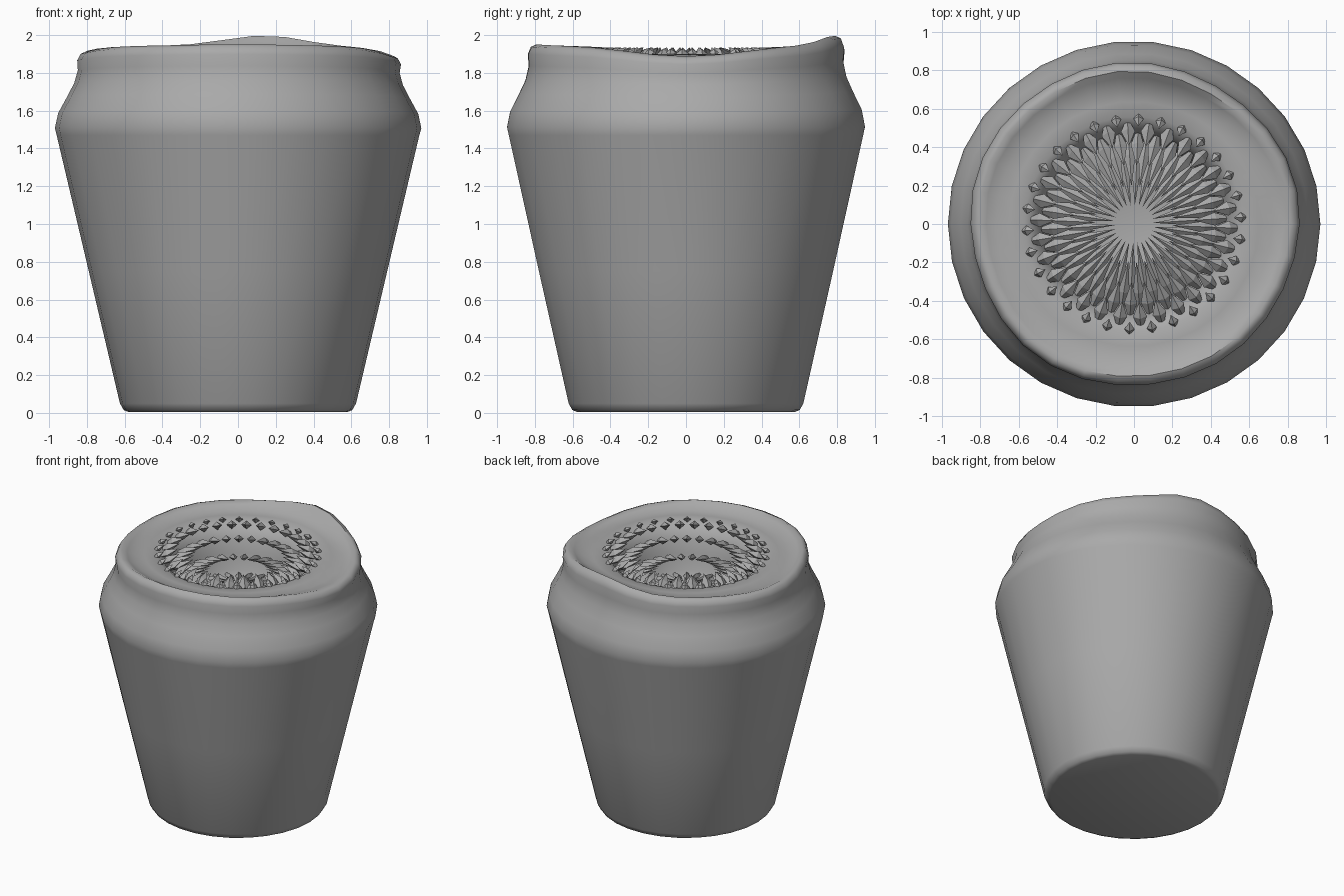
import bpy, bmesh
from math import sin, cos, pi, exp, tau, radians
from mathutils import Vector

if "Cube" in bpy.data.objects:
    bpy.data.objects.remove(bpy.data.objects["Cube"])

SIDES = 30
grey = bpy.data.materials.new("dark_grey")
grey.diffuse_color = (0.4, 0.4, 0.4, 1)
grey.use_nodes = True
grey.node_tree.nodes["Principled BSDF"].inputs["Base Color"].default_value = grey.diffuse_color


def new_object(name, bm):
    bmesh.ops.recalc_face_normals(bm, faces=bm.faces)
    mesh = bpy.data.meshes.new(name)
    bm.to_mesh(mesh)
    bm.free()
    mesh.materials.append(grey)
    ob = bpy.data.objects.new(name, mesh)
    bpy.context.collection.objects.link(ob)
    return ob


def smooth(ob, angle):
    bpy.ops.object.select_all(action='DESELECT')
    ob.select_set(True)
    bpy.context.view_layer.objects.active = ob
    bpy.ops.object.shade_smooth_by_angle(angle=radians(angle))


def bump(a, centre, width):
    d = (a - radians(centre) + pi) % tau - pi
    return exp(-(d / width) ** 2)


def rim_lift(a):
    # the lip dips at the sides and peaks at the back
    return (0.02 - 0.055 * bump(a, 0, 0.5) - 0.03 * bump(a, 180, 0.5)
            + 0.055 * bump(a, 80, 0.36) + 0.008 * bump(a, 270, 0.5))


# Profile of the pot: radius, height, share of lip waviness
profile = [
    (0.58, 0.005, 0), (0.605, 0.015, 0), (0.625, 0.05, 0), (0.79, 0.75, 0), (0.96, 1.47, 0),
    (0.97, 1.51, 0.1), (0.953, 1.59, 0.2), (0.905, 1.68, 0.3), (0.87, 1.75, 0.4),
    (0.852, 1.82, 0.6), (0.857, 1.875, 0.85), (0.84, 1.91, 1), (0.81, 1.923, 1),
    (0.775, 1.91, 0.8), (0.72, 1.893, 0.4), (0.65, 1.898, 0.15), (0.57, 1.90, 0),
    (0.52, 1.87, 0), (0.48, 1.80, 0), (0.455, 1.70, 0), (0.43, 1.58, 0),
    (0.37, 1.48, 0), (0.25, 1.43, 0),
]

# Pot body with lip and sunken throat
bm = bmesh.new()
rings = []
for r, z, w in profile:
    ring = []
    for i in range(SIDES):
        a = tau * i / SIDES
        wave = 0.008 * sin(3 * a + 1) + 0.006 * sin(5 * a)
        rr = r + w * wave
        ring.append(bm.verts.new((rr * cos(a), rr * sin(a) * (1 - 0.018 * min(1, z / 1.5)),
                                  z + w * rim_lift(a))))
    rings.append(ring)
for lo, hi in zip(rings, rings[1:]):
    for i in range(SIDES):
        j = (i + 1) % SIDES
        bm.faces.new((lo[i], lo[j], hi[j], hi[i]))
bm.faces.new(rings[0][::-1])
bm.faces.new(rings[-1])
smooth(new_object("pot_body", bm), 50)


def add_tooth(bm, base, tip, width):
    # kite-shaped spike: small root, wide shoulder, pointed tip
    axis = tip - base
    side = Vector((-base.y, base.x, 0)).normalized()
    up = axis.cross(side).normalized()
    loops = []
    for t, s in ((0, 0.45), (0.35, 1.0)):
        c = base + axis * t
        loops.append([bm.verts.new(c + (side * cos(k * pi / 2) + up * 0.8 * sin(k * pi / 2)) * width * s)
                      for k in range(4)])
    end = bm.verts.new(tip)
    for k in range(4):
        n = (k + 1) % 4
        bm.faces.new((loops[0][k], loops[0][n], loops[1][n], loops[1][k]))
        bm.faces.new((loops[1][k], loops[1][n], end))
    bm.faces.new(loops[0])


# Rows of teeth: root radius, root height, tip radius, tip height, half width
rows = [
    (0.58, 1.895, 0.52, 1.935, 0.026),
    (0.535, 1.88, 0.415, 1.935, 0.037),
    (0.48, 1.80, 0.31, 1.87, 0.034),
    (0.45, 1.68, 0.20, 1.77, 0.030),
    (0.42, 1.56, 0.10, 1.65, 0.026),
]
bm = bmesh.new()
for n, (r0, z0, r1, z1, w) in enumerate(rows):
    for i in range(30):
        a = tau * (i + 0.5 * (n % 2) + 0.3) / 30
        d = Vector((cos(a), sin(a) * 0.98, 0))
        add_tooth(bm, d * r0 + Vector((0, 0, z0)), d * r1 + Vector((0, 0, z1)), w)
new_object("throat_teeth", bm)
